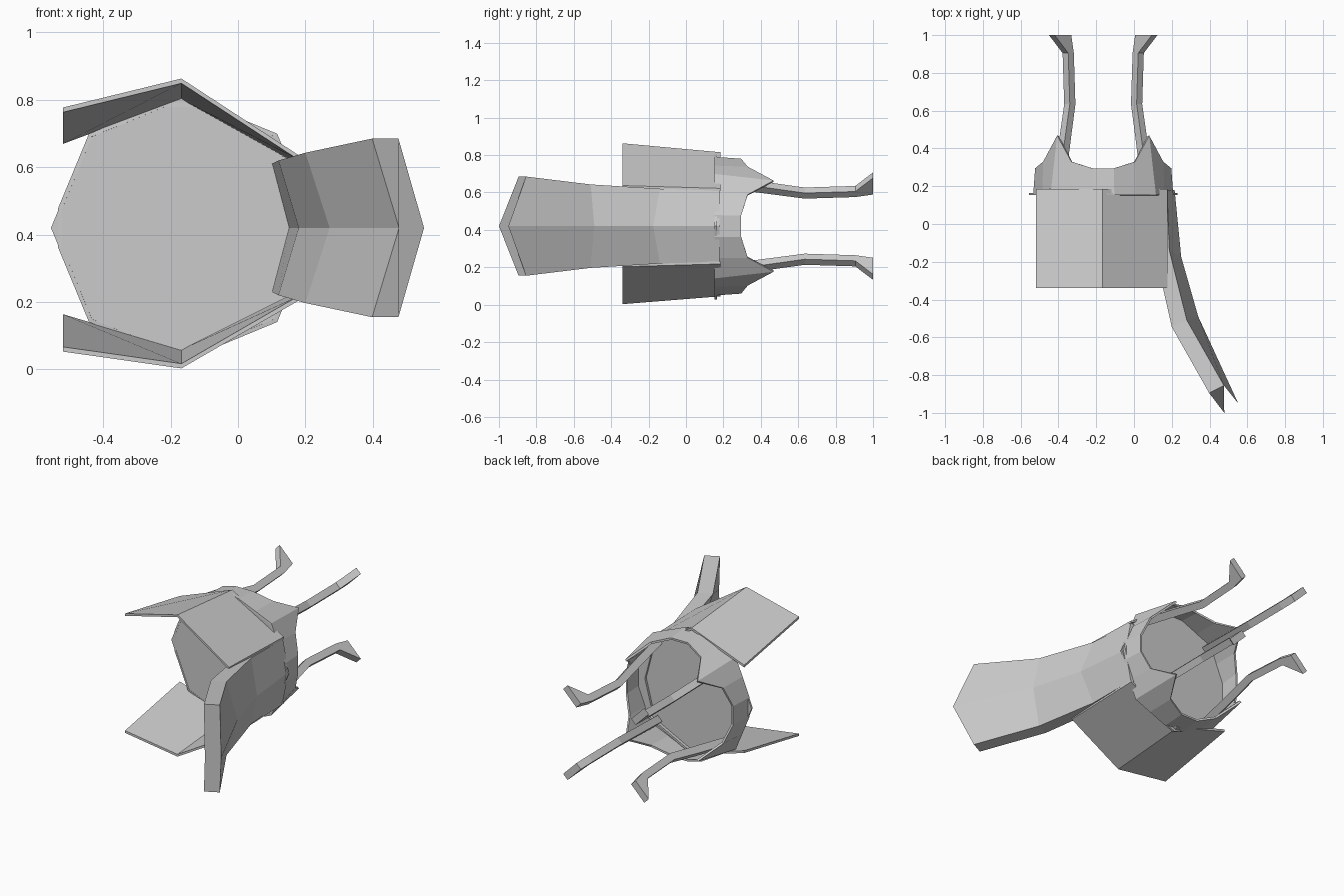
import bpy, bmesh
from math import sin, cos, radians

if "Cube" in bpy.data.objects:
    bpy.data.objects.remove(bpy.data.objects["Cube"])

CX, CZ = -0.163, 0.42      # axis of the octagonal body


def make_object(name, verts, faces):
    mesh = bpy.data.meshes.new(name)
    mesh.from_pydata(verts, [], faces)
    bm = bmesh.new()
    bm.from_mesh(mesh)
    bmesh.ops.recalc_face_normals(bm, faces=bm.faces)
    bm.to_mesh(mesh)
    bm.free()
    obj = bpy.data.objects.new(name, mesh)
    bpy.context.collection.objects.link(obj)
    return obj


def loft(name, rings, caps=True):
    """Skin a list of closed rings of equal length."""
    n = len(rings[0])
    verts = [p for ring in rings for p in ring]
    faces = [(k * n + i, k * n + (i + 1) % n, (k + 1) * n + (i + 1) % n, (k + 1) * n + i)
             for k in range(len(rings) - 1) for i in range(n)]
    if caps:
        faces += [tuple(range(n)), tuple(range((len(rings) - 1) * n, len(rings) * n))]
    return make_object(name, verts, faces)


def polar(r, deg, y):
    a = radians(deg)
    return (CX + r * cos(a), y, CZ + r * sin(a))


# Octagonal front plate
loft("body_plate", [[polar(0.392, 45 * i, y) for i in range(8)] for y in (0.153, 0.165)])

# Crown-shaped collar: four flat notches and four peaks where the legs leave it
base, rim = [], []
R = 0.395
for q in range(4):
    a0 = 90 * q
    # (angle, rim radius, rim y); base stays on the octagon outline
    for da, r, y in ((-9, 0.365, 0.295), (9, 0.365, 0.295), (28, 0.36, 0.33),
                     (45, 0.345, 0.468), (62, 0.36, 0.33)):
        local = abs(((da + 22.5) % 45) - 22.5)
        octr = R * cos(radians(22.5)) / cos(radians(22.5 - local))
        base.append(polar(octr, a0 + da, 0.153))
        rim.append(polar(r, a0 + da, y))
collar = loft("body_collar", [base, rim], caps=False)
shell = collar.modifiers.new("thickness", 'SOLIDIFY')
shell.thickness = 0.012
shell.offset = -1

# Four square-section legs with flared feet: (y, inner radius, outer radius)
leg_path = [(0.16, 0.315, 0.36), (0.44, 0.265, 0.31), (0.635, 0.229, 0.271),
            (0.905, 0.241, 0.283), (1.0, 0.26, 0.385)]
for q, name in enumerate(("leg_right_top", "leg_left_top", "leg_left_bottom", "leg_right_bottom")):
    a = radians(45 + 90 * q)
    rings = []
    for y, r0, r1 in leg_path:
        rings.append([(CX + r * cos(a) - t * sin(a), y, CZ + r * sin(a) + t * cos(a))
                      for r, t in ((r0, -0.021), (r1, -0.021), (r1, 0.021), (r0, 0.021))])
    loft(name, rings)

# Folded wing plates, flaring towards the front
THICK = 0.014
wings = {
    "wing_top": (-1, [(-0.52, 0.777), (-0.168, 0.863), (0.178, 0.637)],
                 [(-0.52, 0.683), (-0.168, 0.815), (0.178, 0.622)]),
    "wing_bottom": (1, [(-0.52, 0.053), (-0.168, 0.003), (0.178, 0.203)],
                    [(-0.52, 0.150), (-0.168, 0.045), (0.178, 0.218)]),
}
for name, (s, front, back) in wings.items():
    rings = []
    for y, line in ((-0.34, front), (0.185, back)):
        rings.append([(x, y, z) for x, z in line] +
                     [(x, y, z + s * THICK) for x, z in reversed(line)])
    loft(name, rings)

# Long curved ramp with a centre ridge; per section: half height, then (x, y) of
# inner edge, inner ridge, outer ridge, outer edge
ramp = [
    (0.190, (0.10, 0.18), (0.15, 0.18), (0.215, 0.18), (0.175, 0.18)),
    (0.200, (0.12, -0.19), (0.18, -0.21), (0.25, -0.175), (0.187, -0.14)),
    (0.223, (0.20, -0.545), (0.272, -0.54), (0.34, -0.49), (0.28, -0.51)),
    (0.265, (0.398, -0.895), (0.478, -1.0), (0.552, -0.95), (0.476, -0.855)),
]
rings = []
for h, ie, ir, orr, oe in ramp:
    rings.append([(*ie, CZ + h), (*ir, CZ), (*ie, CZ - h),
                  (*oe, CZ - h), (*orr, CZ), (*oe, CZ + h)])
loft("ramp", rings)
